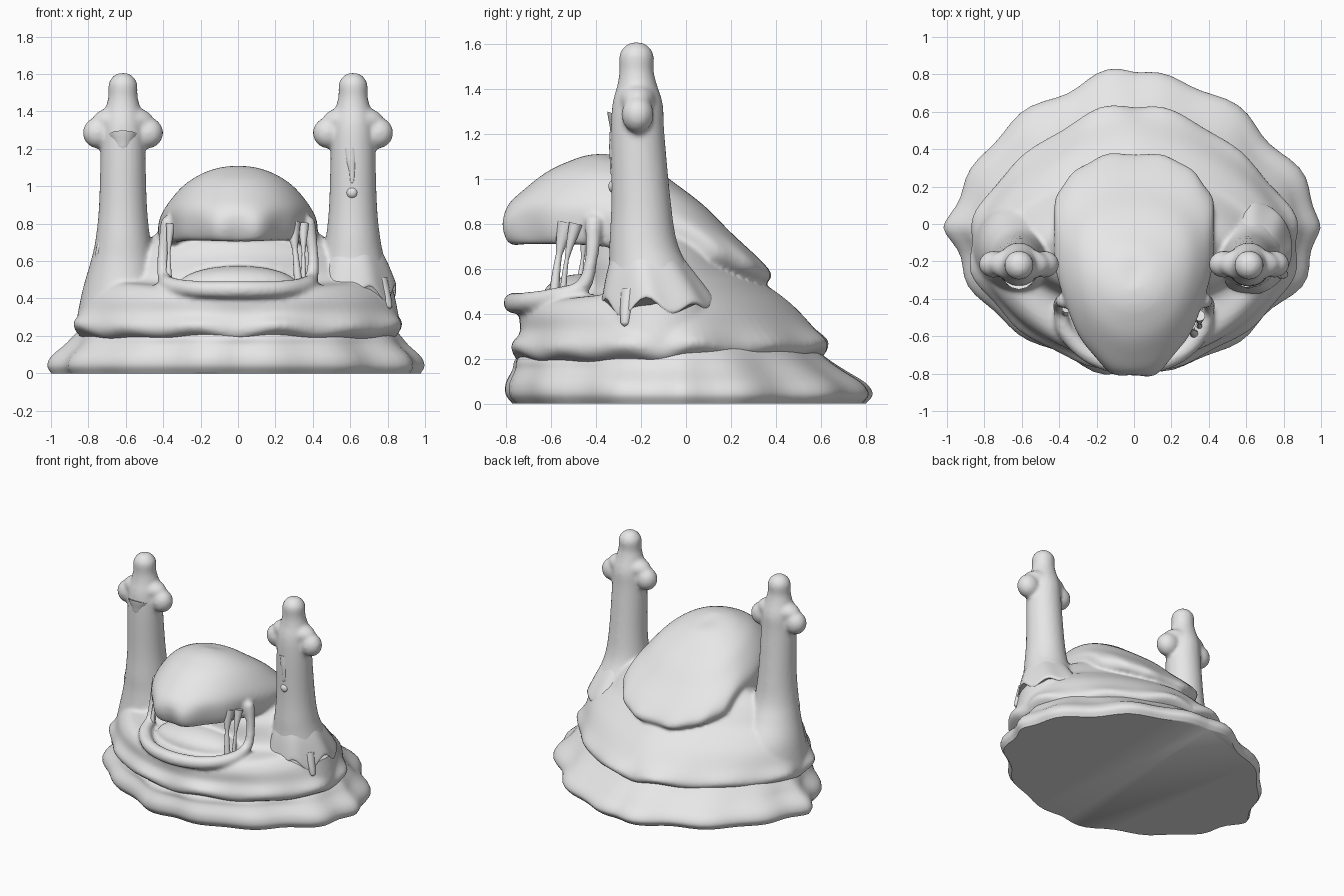
import bpy, bmesh
from math import sin, cos, pi, copysign, radians
from mathutils import Matrix

cube = bpy.data.objects.get("Cube")
if cube:
    bpy.data.objects.remove(cube, do_unlink=True)

GREY = (0.8, 0.8, 0.8, 1)
mat = bpy.data.materials.new("pale grey slime")
mat.use_nodes = True
mat.diffuse_color = GREY
mat.node_tree.nodes["Principled BSDF"].inputs["Base Color"].default_value = GREY


def smooth(ob, angle=50):
    bpy.ops.object.select_all(action='DESELECT')
    ob.select_set(True)
    bpy.context.view_layer.objects.active = ob
    bpy.ops.object.shade_smooth_by_angle(angle=radians(angle))


def finish(name, bm):
    bmesh.ops.recalc_face_normals(bm, faces=bm.faces)
    me = bpy.data.meshes.new(name)
    bm.to_mesh(me)
    bm.free()
    ob = bpy.data.objects.new(name, me)
    bpy.context.collection.objects.link(ob)
    me.materials.append(mat)
    smooth(ob)
    return ob


def densify(keys, steps=5):
    """Catmull-Rom interpolation between key rows."""
    out = []
    for i in range(len(keys) - 1):
        a, b, c, d = (keys[min(max(k, 0), len(keys) - 1)] for k in range(i - 1, i + 3))
        for s in range(steps):
            t = s / steps
            out.append([q + t / 2 * (r - p + t * (2*p - 5*q + 4*r - e + t * (3*(q - r) + e - p)))
                        for p, q, r, e in zip(a, b, c, d)])
    return out + [list(keys[-1])]


def scallop(a, lobes):
    return 0.5 + 0.3 * cos(lobes * (a - pi / 2)) + 0.2 * sin((lobes // 2 + 2) * a + 2)


def loft(bm, rings, front=2, back=2, cx=0, lobes=10, bend=1, lift=0, n=96):
    """Stack closed outlines: z front, z back, half width, y front, y back, y widest, ripple, drop."""
    loops = []
    for zf, zb, rx, yf, yb, yc, ripple, drop in densify(rings):
        loop = []
        for i in range(n):
            a = 2 * pi * i / n
            w = scallop(a, lobes)
            power = back if sin(a) > 0 else front
            c, s = (copysign(abs(v) ** (2 / power), v) for v in (cos(a), sin(a)))
            k = 1 - ripple * w
            x, y = k * c * rx, yc + k * s * (yb - yc if s > 0 else yc - yf)
            t = min(max((y - yf) / (yb - yf), 0), 1) ** bend
            loop.append(bm.verts.new((cx + x, y, zf + (zb - zf) * t + drop * (w - 0.5) + lift * x * x)))
        loops.append(loop)
    for lo, hi in zip(loops, loops[1:]):
        for i in range(n):
            j = (i + 1) % n
            bm.faces.new((lo[i], lo[j], hi[j], hi[i]))
    bm.faces.new(loops[0][::-1])
    bm.faces.new(loops[-1])


def blob(bm, pos, size):
    m = Matrix.Translation(pos) @ Matrix.Diagonal((*size, 1))
    bmesh.ops.create_uvsphere(bm, u_segments=24, v_segments=16, radius=1, matrix=m)


def tube(name, points):
    """Tapered strand through x, y, z, radius points."""
    cu = bpy.data.curves.new(name, 'CURVE')
    cu.dimensions = '3D'
    cu.bevel_depth = 1
    cu.bevel_resolution = 4
    cu.use_fill_caps = True
    sp = cu.splines.new('BEZIER')
    sp.bezier_points.add(len(points) - 1)
    for bp, (x, y, z, r) in zip(sp.bezier_points, points):
        bp.co = (x, y, z)
        bp.radius = r
        bp.handle_left_type = bp.handle_right_type = 'AUTO'
    ob = bpy.data.objects.new(name, cu)
    bpy.context.collection.objects.link(ob)
    cu.materials.append(mat)
    bpy.ops.object.select_all(action='DESELECT')
    ob.select_set(True)
    bpy.context.view_layer.objects.active = ob
    bpy.ops.object.convert(target='MESH')
    smooth(bpy.context.view_layer.objects.active)


# Spreading base puddle
bm = bmesh.new()
loft(bm, [(z, z, rx, yf, yb, -.02, rip, 0) for z, rx, yf, yb, rip in (
    (0, 1, -.79, .82, .06), (.04, 1.02, -.82, .85, .06), (.09, 1, -.82, .82, .06),
    (.15, .93, -.79, .72, .05), (.2, .88, -.77, .64, .03), (.28, .8, -.68, .54, 0))],
    front=1.75, back=1.65, lobes=14)
finish("base_puddle", bm)

# Middle skirt of the body
bm = bmesh.new()
loft(bm, [(zf, zb, rx, yf, yb, -.1, rip, drop) for zf, zb, rx, yf, yb, rip, drop in (
    (.16, .17, .78, -.64, .48, .03, 0), (.2, .22, .88, -.77, .63, .05, -.04),
    (.25, .27, .91, -.8, .66, .05, -.03), (.32, .35, .86, -.75, .57, .02, 0),
    (.4, .45, .81, -.74, .46, 0, 0), (.45, .54, .74, -.69, .34, 0, 0),
    (.48, .59, .68, -.47, .28, 0, 0), (.63, .7, .56, -.43, .17, 0, 0),
    (.7, .8, .4, -.4, .06, 0, 0))], front=1.85, back=1.6, lobes=12)

# Arms ending in stubby three-lobed hands
ARM = ((.28, -.13, .25, .27), (.45, -.13, .215, .235), (.6, -.165, .172, .18), (.72, -.19, .146, .15),
       (.9, -.2, .128, .132), (1.2, -.215, .119, .119), (1.33, -.215, .112, .112),
       (1.42, -.217, .092, .087), (1.48, -.22, .078, .076), (1.55, -.22, .076, .076),
       (1.59, -.22, .05, .05), (1.605, -.22, .02, .02))
for side in (-1, 1):
    loft(bm, [(z, z, rx, y - ry, y + ry, y, 0, 0) for z, y, rx, ry in ARM], cx=.615 * side, n=40)
    blob(bm, (.615 * side, -.215, 1.35), (.165, .09, .08))
    for thumb in (-1, 1):
        blob(bm, (.615 * side + .135 * thumb, -.215, 1.285), (.08, .072, .082))

# Egg shaped head running back into a draped mantle
loft(bm, [(zf, zb, rx, yf, yb, yc, rip, 0) for zf, zb, rx, yf, yb, yc, rip in (
    (.78, .58, .2, -.5, .1, -.1, 0), (.74, .53, .33, -.66, .25, -.05, 0), (.705, .53, .39, -.76, .33, 0, .02),
    (.72, .54, .43, -.82, .38, 0, .05), (.8, .58, .44, -.84, .385, 0, .04), (.88, .65, .425, -.8, .32, -.06, .01),
    (.96, .76, .37, -.71, .2, -.15, 0), (1.035, .88, .295, -.61, .08, -.2, 0),
    (1.085, .98, .2, -.5, -.05, -.25, 0), (1.105, 1.05, .11, -.43, -.15, -.29, 0),
    (1.11, 1.08, .03, -.36, -.26, -.31, 0))], front=1.95, back=2.3, lobes=12, bend=1.4, lift=.3)

# Lower lip rising into the mouth corners, and the tongue
half = [(.375, -.41, .8, .04), (.4, -.42, .65, .03), (.395, -.46, .52, .035),
        (.36, -.58, .47, .045), (.22, -.71, .45, .045)]
lip = [(-x, y, z, r) for x, y, z, r in half] + [(0, -.765, .447, .047)] + half[::-1]
for x, y, z, r in densify(lip, 10):
    blob(bm, (x, y, z), (r, r, r))
blob(bm, (0, -.47, .47), (.32, .17, .105))

# Fuse all of these into one soft body
body = finish("slime_body", bm)
rem = body.modifiers.new("fuse", 'REMESH')
rem.mode = 'VOXEL'
rem.voxel_size = .013
rem.use_smooth_shade = True
relax = body.modifiers.new("relax", 'SMOOTH')
relax.iterations = 5

# Stretchy strands between the lips
tube("wide_strand", [(.29, -.53, .8, .045), (.305, -.565, .66, .014), (.325, -.59, .46, .024)])
tube("thin_strand", [(.35, -.49, .8, .03), (.35, -.53, .64, .009), (.35, -.55, .47, .016)])
tube("right_strand", [(-.36, -.45, .8, .025), (-.37, -.46, .64, .008), (-.37, -.48, .5, .018)])

# Thin ragged sheet of slime around the foot of the left arm
bm = bmesh.new()
rows = zip((.43, .46, .6, .72), ARM[1:2] + ARM[1:4], (.012, .012, .004, -.03), (.09, .08, .03, 0))
loft(bm, [(z, z, rx + g, y - ry - g, y + ry + g, y, 0, drop) for z, (_, y, rx, ry), g, drop in rows],
     cx=.615, lobes=7, n=64)
finish("left_arm_lower_sheet", bm)

# Hanging drips with rounded tips, and the falling drop
DRIPS = {
    "left_long_drip": [(.6, -.3, 1.2, .04), (.605, -.31, 1.14, .032), (.61, -.32, 1.07, .018), (.61, -.322, 1.02, .013)],
    "left_short_drip": [(.67, -.28, 1.2, .035), (.68, -.292, 1.14, .018), (.685, -.295, 1.12, .012)],
    "right_hand_drip": [(-.615, -.27, 1.27, .085), (-.615, -.295, 1.2, .045), (-.615, -.31, 1.16, .018)],
    "right_side_drip": [(-.71, -.24, .73, .03), (-.74, -.25, .66, .02), (-.745, -.25, .61, .016)],
    "right_front_drip": [(-.59, -.31, .71, .02), (-.66, -.3, .69, .028), (-.73, -.25, .71, .02)],
    "left_low_drip": [(.76, -.25, .5, .04), (.79, -.265, .41, .028), (.805, -.27, .355, .02)],
}
for name, points in DRIPS.items():
    x, y, z, r = points[-1]
    tube(name, points + [(x, y, z - .8 * r, .003)])
bm = bmesh.new()
blob(bm, (.61, -.32, .965), (.03, .025, .03))
finish("falling_drop", bm)
